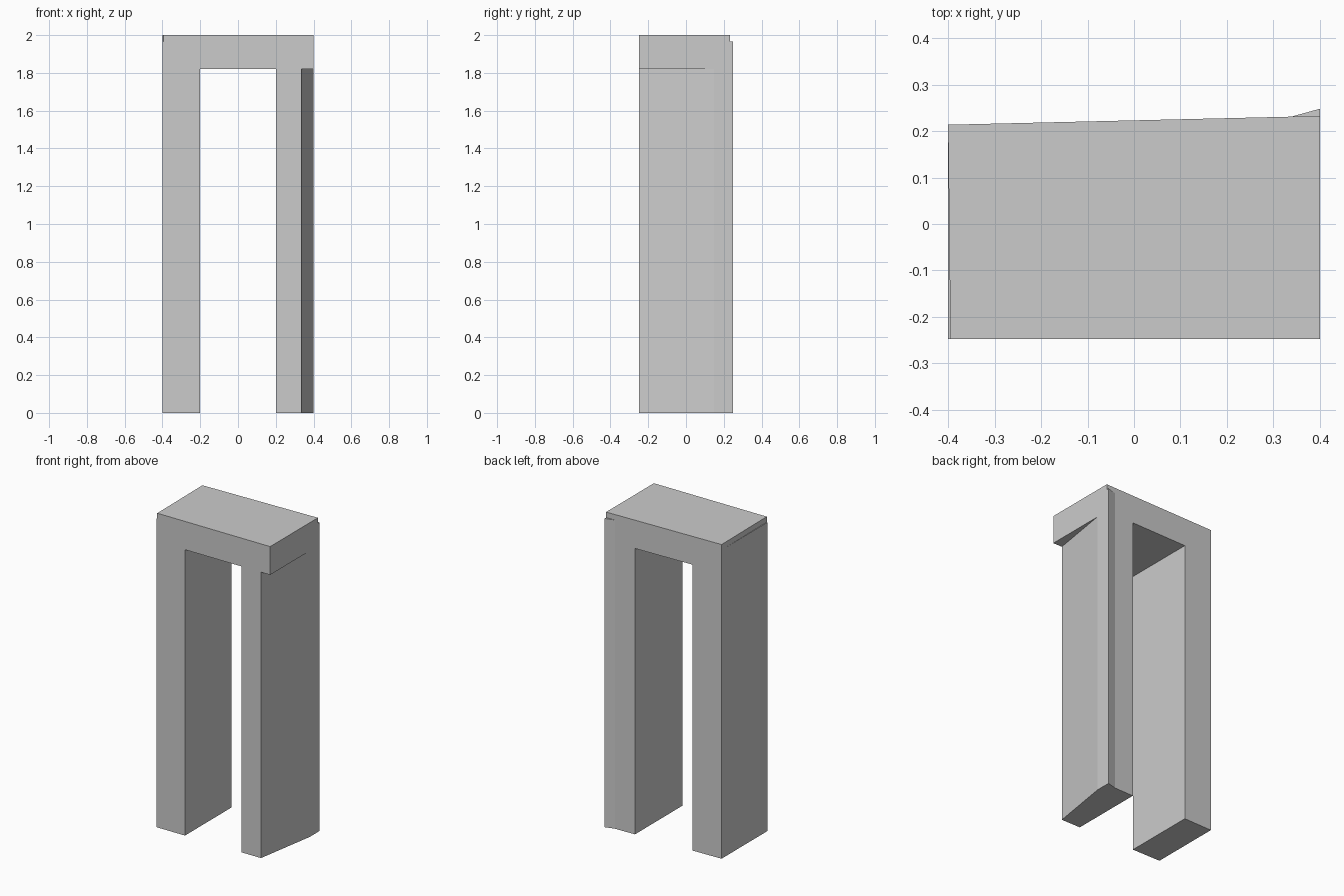
import bpy
import bmesh

if "Cube" in bpy.data.objects:
    bpy.data.objects.remove(bpy.data.objects["Cube"])


def prism(name, outline, extrude, place):
    """Extrude a 2D outline; place(u, v) gives the 3D start point."""
    bm = bmesh.new()
    face = bm.faces.new([bm.verts.new(place(u, v)) for u, v in outline])
    new = bmesh.ops.extrude_face_region(bm, geom=[face])["geom"]
    bmesh.ops.translate(bm, vec=extrude,
                        verts=[e for e in new if isinstance(e, bmesh.types.BMVert)])
    bmesh.ops.recalc_face_normals(bm, faces=bm.faces)
    mesh = bpy.data.meshes.new(name)
    bm.to_mesh(mesh)
    bm.free()
    obj = bpy.data.objects.new(name, mesh)
    bpy.context.collection.objects.link(obj)
    return obj


def column(name, plan, z0, z1):
    return prism(name, plan, (0, 0, z1 - z0), lambda x, y: (x, y, z0))


def combine(target, tool, operation):
    mod = target.modifiers.new(tool.name, 'BOOLEAN')
    mod.object = tool
    mod.operation = operation
    mod.solver = 'EXACT'
    bpy.context.view_layer.objects.active = target
    bpy.ops.object.modifier_apply(modifier=mod.name)
    bpy.data.objects.remove(tool)


# Two posts and lintel as one profile
frame = prism("door_frame",
              [(-0.4, 0), (-0.2, 0), (-0.2, 1.82), (0.2, 1.82),
               (0.2, 0), (0.4, 0), (0.4, 2), (-0.4, 2)],
              (0, 0.48, 0), lambda x, z: (x, -0.248, z))

# Back side is slightly skewed from left to right
for v in frame.data.vertices:
    if v.co.y > 0:
        v.co.y = 0.223 + 0.0235 * v.co.x

# Slanted outer side of the right post, below the lintel
combine(frame, column("post_slant",
                      [(0.319, -0.35), (0.5, -0.35), (0.5, 0.25), (0.4165, 0.25)],
                      -0.1, 1.82), 'DIFFERENCE')

# Thin step along the lintel's left end
combine(frame, column("lintel_step",
                      [(-0.394, -0.35), (-0.4, 0.2), (-0.4, 0.3), (-0.5, 0.3), (-0.5, -0.35)],
                      1.965, 2.1), 'DIFFERENCE')

# Flared rear corner of the right post
combine(frame, column("post_flare",
                      [(0.335, 0.18), (0.4, 0.18), (0.4, 0.248), (0.335, 0.23)],
                      0, 1.965), 'UNION')
